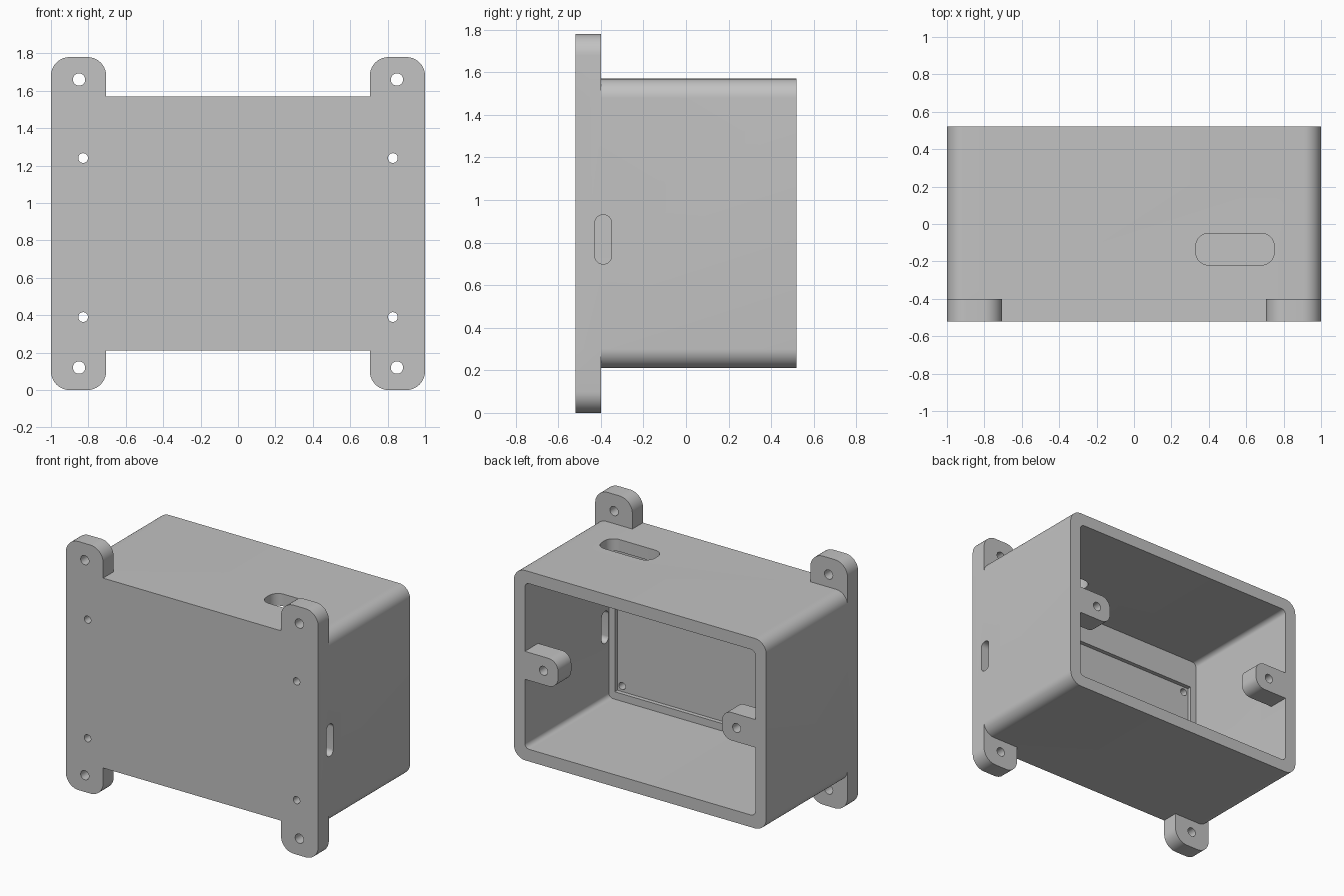
import bpy
import bmesh
from math import sin, cos, pi

if "Cube" in bpy.data.objects:
    bpy.data.objects.remove(bpy.data.objects["Cube"], do_unlink=True)

grey = bpy.data.materials.new("plain grey")
grey.use_nodes = True
colour = (0.54, 0.54, 0.54, 1)
grey.diffuse_color = colour
grey.node_tree.nodes["Principled BSDF"].inputs["Base Color"].default_value = colour

STEPS = 10
AXES = {
    "x": lambda u, v, w: (w, u, v),
    "y": lambda u, v, w: (u, w, v),
    "z": lambda u, v, w: (u, v, w),
}


def prism(name, axis, u, v, w, radius):
    """Rounded rectangle spanning u and v, extruded over w along the axis."""
    place = AXES[axis]
    centres = [(u[1] - radius, v[1] - radius), (u[0] + radius, v[1] - radius),
               (u[0] + radius, v[0] + radius), (u[1] - radius, v[0] + radius)]
    outline = []
    for quarter, (cu, cv) in enumerate(centres):
        for i in range(STEPS + 1):
            a = (quarter + i / STEPS) * pi / 2
            outline.append((cu + radius * cos(a), cv + radius * sin(a)))
    bm = bmesh.new()
    base = bm.faces.new([bm.verts.new(place(p, q, w[0])) for p, q in outline])
    top = bmesh.ops.extrude_face_region(bm, geom=[base])["geom"]
    bmesh.ops.translate(bm, vec=place(0, 0, w[1] - w[0]),
                        verts=[g for g in top if isinstance(g, bmesh.types.BMVert)])
    bmesh.ops.remove_doubles(bm, verts=bm.verts, dist=1e-5)
    bmesh.ops.recalc_face_normals(bm, faces=bm.faces)
    mesh = bpy.data.meshes.new(name)
    bm.to_mesh(mesh)
    bm.free()
    mesh.materials.append(grey)
    obj = bpy.data.objects.new(name, mesh)
    bpy.context.collection.objects.link(obj)
    return obj


def round_hole(name, x, z, radius, depth):
    return prism(name, "y", (x - radius, x + radius), (z - radius, z + radius),
                 depth, radius)


def combine(target, part, operation):
    """Apply a boolean with the part, then discard the part."""
    mod = target.modifiers.new(part.name, "BOOLEAN")
    mod.operation = operation
    mod.solver = "EXACT"
    mod.object = part
    bpy.context.view_layer.objects.active = target
    bpy.ops.object.modifier_apply(modifier=mod.name)
    bpy.data.objects.remove(part, do_unlink=True)


def mirrored(span, side):
    return tuple(sorted(side * s for s in span))


FRONT, BACK, FLOOR = -0.52, 0.52, -0.43
LOW, HIGH, TALL = 0.21, 1.57, 1.78
WALL = 0.087
MID = (LOW + HIGH) / 2

# Outer box with two full-height mounting strips that form the ears
box = prism("enclosure", "y", (-1, 1), (LOW, HIGH), (FRONT, BACK), 0.09)
for side in (-1, 1):
    strip = prism("ear_strip", "y", mirrored((0.705, 1), side), (0, TALL),
                  (FRONT, -0.40), 0.1)
    combine(box, strip, "UNION")

# Open cavity and the shallow board recess in its floor
combine(box, prism("cavity", "y", (WALL - 1, 1 - WALL), (LOW + WALL, HIGH - WALL),
                   (FLOOR, 0.7), 0.035), "DIFFERENCE")
combine(box, prism("board_recess", "y", (-0.865, 0.865), (0.35, 1.28),
                   (FLOOR - 0.03, FLOOR + 0.1), 0.004), "DIFFERENCE")

# Lid screw tabs flush with the open back
for side in (-1, 1):
    tab = prism("lid_tab", "y", mirrored((0.65, 0.99), side),
                (MID - 0.1, MID + 0.1), (BACK - 0.15, BACK), 0.075)
    combine(box, tab, "UNION")
    combine(box, round_hole("lid_hole", side * 0.765, MID, 0.032, (0.3, 0.6)),
            "DIFFERENCE")

# Ear holes and board screw holes through the front plate
for side in (-1, 1):
    for z in (0.12, 1.66):
        combine(box, round_hole("ear_hole", side * 0.85, z, 0.033, (-0.6, -0.3)),
                "DIFFERENCE")
    for z in (0.39, 1.24):
        combine(box, round_hole("board_hole", side * 0.828, z, 0.026, (-0.6, -0.3)),
                "DIFFERENCE")

# Cable slots in the left wall and the top wall
combine(box, prism("side_slot", "x", (-0.428, -0.35), (0.70, 0.93), (0.85, 1.1), 0.036),
        "DIFFERENCE")
combine(box, prism("top_slot", "z", (0.33, 0.75), (-0.22, -0.05), (1.4, 1.7), 0.07),
        "DIFFERENCE")

# Smooth the rounded corners, keep the edges sharp
bpy.ops.object.select_all(action="DESELECT")
box.select_set(True)
bpy.context.view_layer.objects.active = box
bpy.ops.object.shade_smooth_by_angle(angle=pi / 6)
